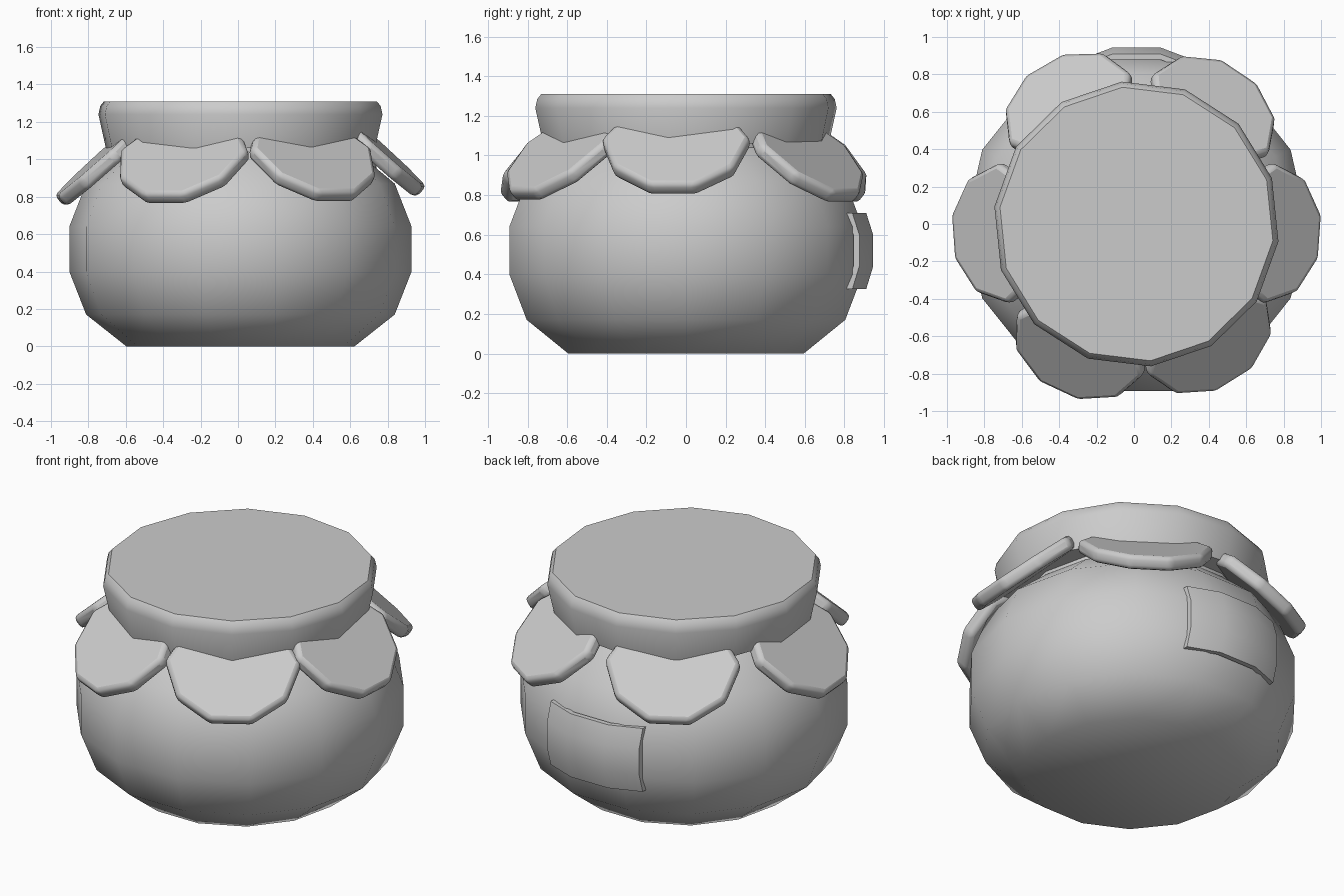
import bpy, bmesh
from math import sin, cos, pi, radians
from mathutils import Matrix, Vector

cube = bpy.data.objects.get("Cube")
if cube:
    bpy.data.objects.remove(cube)

grey = bpy.data.materials.new("plain grey")
grey.use_nodes = True
COLOUR = (0.6, 0.6, 0.6, 1)
grey.diffuse_color = COLOUR
grey.node_tree.nodes["Principled BSDF"].inputs["Base Color"].default_value = COLOUR
CENTRE = Vector((0.013, 0, 0))


def finish(name, bm, bevel=0, angle=45):
    bmesh.ops.recalc_face_normals(bm, faces=bm.faces)
    mesh = bpy.data.meshes.new(name)
    bm.to_mesh(mesh)
    bm.free()
    mesh.materials.append(grey)
    ob = bpy.data.objects.new(name, mesh)
    ob.location = CENTRE
    bpy.context.collection.objects.link(ob)
    if bevel:
        mod = ob.modifiers.new("rounded edge", "BEVEL")
        mod.width, mod.segments = bevel, 2
    bpy.ops.object.select_all(action="DESELECT")
    ob.select_set(True)
    bpy.context.view_layer.objects.active = ob
    bpy.ops.object.shade_smooth_by_angle(angle=radians(angle))
    return ob


def turned(name, profile, sides=14, turn=0, angle=45):
    """Closed lathe of (radius, height) points with flat caps."""
    bm = bmesh.new()
    rings = []
    for r, z in profile:
        angles = [2 * pi * i / sides + radians(turn) for i in range(sides)]
        rings.append([bm.verts.new((r * cos(a), r * sin(a), z)) for a in angles])
    for low, high in zip(rings, rings[1:]):
        for i in range(sides):
            j = (i + 1) % sides
            bm.faces.new((low[i], low[j], high[j], high[i]))
    bm.faces.new(rings[0])
    bm.faces.new(rings[-1])
    return finish(name, bm, angle=angle)


# Round jar body and the wider lid cover
turned("jar", [(0.61, 0), (0.825, 0.17), (0.915, 0.4), (0.915, 0.64),
               (0.825, 0.87), (0.62, 1.04), (0.62, 1.1)])
turned("lid", [(0.725, 1.06), (0.765, 1.24), (0.755, 1.285), (0.735, 1.31)],
       turn=-7, angle=40)


# Cloth skirt: six drooping half-round petals
def petal(name, heading, drop):
    bm = bmesh.new()
    radius, thick = 0.375, 0.08
    outline = [(radius * cos(a), radius * sin(a)) for a in
               (radians(36 * k - 90) for k in range(6))]
    outline += [(-0.12, 0.3), (-0.12, -0.3)]
    face = bm.faces.new([bm.verts.new((x, y, 0)) for x, y in outline])
    out = bmesh.ops.extrude_face_region(bm, geom=[face])
    lower = [v for v in out["geom"] if isinstance(v, bmesh.types.BMVert)]
    bmesh.ops.translate(bm, verts=lower, vec=(0, 0, -thick))
    place = (Matrix.Rotation(radians(heading), 4, "Z")
             @ Matrix.Translation((0.725, 0, 1.095 - drop))
             @ Matrix.Rotation(radians(42), 4, "Y"))
    bm.transform(place)
    finish(name, bm, bevel=0.025, angle=50)


petals = {"left": (-4, 0), "back_left": (56, 0.04), "back_right": (120, 0.04),
          "right": (184, 0.05), "front_right": (245, 0.04), "front_left": (302, 0.03)}
for side, (heading, drop) in petals.items():
    petal("skirt_petal_" + side, heading, drop)

# Curved blank label standing just off the back of the jar
bm = bmesh.new()
columns = [(-0.31, 0.07), (-0.125, 0), (0.125, 0), (0.31, 0.07)]
rows = [(0.325, 0.91), (0.44, 0.945), (0.6, 0.945), (0.71, 0.91)]
grid = [[bm.verts.new((x, y - back, z)) for x, back in columns] for z, y in rows]
for low, high in zip(grid, grid[1:]):
    for i in range(3):
        bm.faces.new((low[i], low[i + 1], high[i + 1], high[i]))
out = bmesh.ops.extrude_face_region(bm, geom=bm.faces[:])
inner = [v for v in out["geom"] if isinstance(v, bmesh.types.BMVert)]
bmesh.ops.translate(bm, verts=inner, vec=(0, -0.03, 0))
# remove any sheet left between the two skins before normals are rebuilt
hidden = [f for f in bm.faces if all(len(e.link_faces) > 2 for e in f.edges)]
bmesh.ops.delete(bm, geom=hidden, context="FACES_ONLY")
finish("label", bm)
